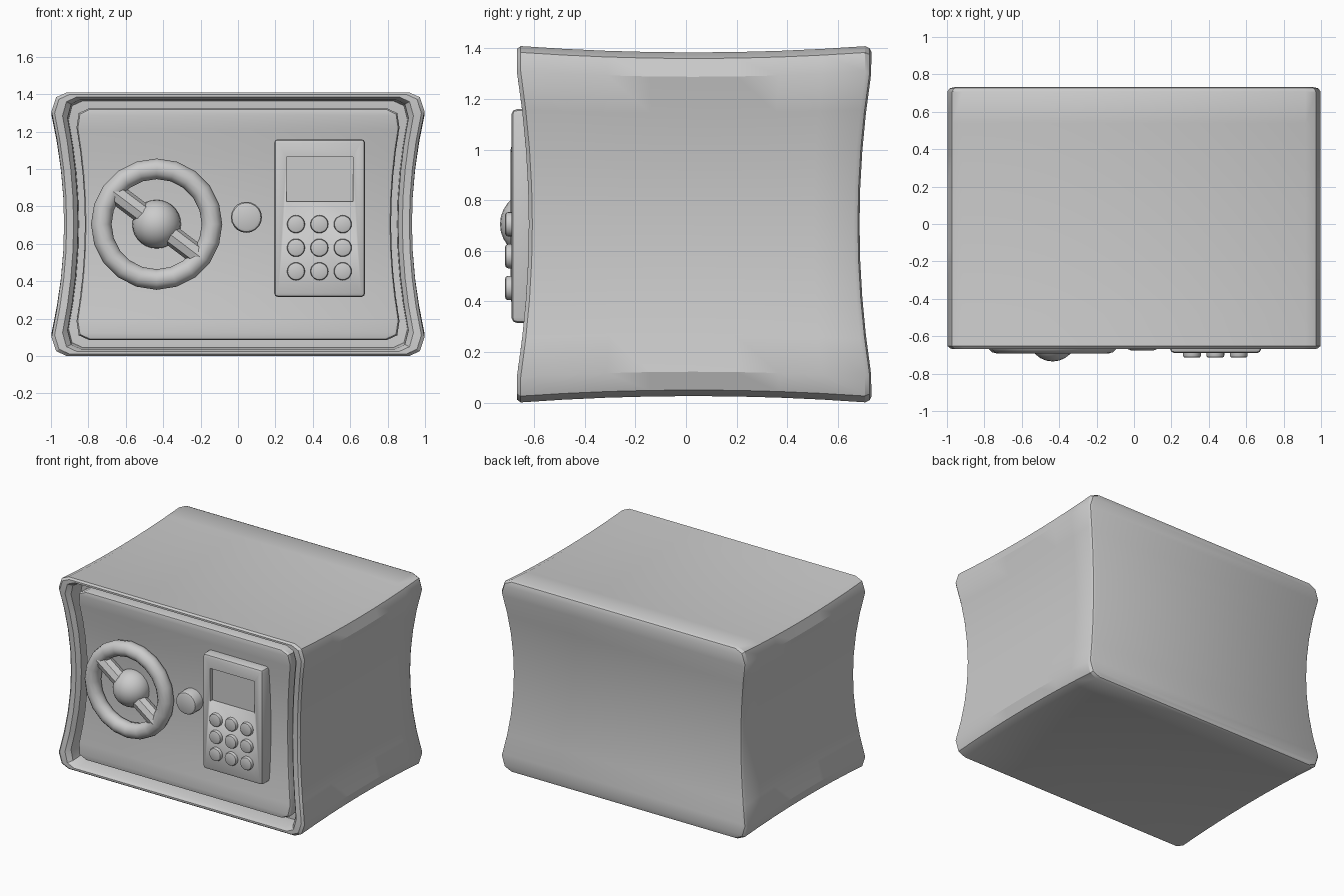
import bpy, bmesh, math
from mathutils import Matrix, Vector

if "Cube" in bpy.data.objects:
    bpy.data.objects.remove(bpy.data.objects["Cube"])

MID_Z, MID_Y = 0.705, 0.03


def pinch(x, y, z):
    """Cushion-like squeeze of the safe body towards its middle."""
    t = min(abs(z - MID_Z) / 0.6, 1.0)
    u = min(abs(y - MID_Y) / 0.7, 1.0)
    s = 0.93 + 0.067 * t ** 2
    return (x * s, MID_Y + (y - MID_Y) * s,
            MID_Z + (z - MID_Z) * (0.963 + 0.037 * u * u))


def rows(hx, hz):
    """Right half of a chamfered rectangle, listed bottom to top."""
    low = [(hx - 0.08, -hz), (hx - 0.025, -hz + 0.025), (hx, -hz + 0.10)]
    side = [(hx, (hz - 0.10) * k / 4) for k in range(-3, 4)]
    return low + side + [(x, -z) for x, z in reversed(low)]


def smooth(obj, angle=30):
    bpy.ops.object.select_all(action='DESELECT')
    obj.select_set(True)
    bpy.context.view_layer.objects.active = obj
    bpy.ops.object.shade_smooth_by_angle(angle=math.radians(angle))


def finish(name, bm, angle=30):
    bmesh.ops.recalc_face_normals(bm, faces=bm.faces[:])
    me = bpy.data.meshes.new(name)
    bm.to_mesh(me)
    bm.free()
    obj = bpy.data.objects.new(name, me)
    bpy.context.collection.objects.link(obj)
    smooth(obj, angle)
    return obj


def loft(name, sections):
    """Skin (y, half width, half height) sections and cap both ends."""
    bm = bmesh.new()
    rings = []
    for y, hx, hz in sections:
        half = rows(hx, hz)
        pts = half + [(-x, z) for x, z in reversed(half)]
        rings.append([bm.verts.new(pinch(x, y, MID_Z + z)) for x, z in pts])
    n = len(rings[0])
    for a, b in zip(rings, rings[1:]):
        for i in range(n):
            j = (i + 1) % n
            bm.faces.new((a[i], a[j], b[j], b[i]))
    for ring in (rings[0], rings[-1]):
        for i in range(n // 2 - 1):
            bm.faces.new((ring[i], ring[i + 1], ring[n - 2 - i], ring[n - 1 - i]))
    return finish(name, bm)


def box(name, x0, x1, y0, y1, z0, z1, bevel=0.0):
    bm = bmesh.new()
    size = Matrix.Diagonal((x1 - x0, y1 - y0, z1 - z0, 1))
    move = Matrix.Translation(((x0 + x1) / 2, (y0 + y1) / 2, (z0 + z1) / 2))
    bmesh.ops.create_cube(bm, size=1, matrix=move @ size)
    if bevel:
        bmesh.ops.bevel(bm, geom=bm.edges[:], offset=bevel, segments=2,
                        profile=0.5, affect='EDGES')
    return finish(name, bm)


def button(name, x, z, r, front, back, bevel):
    """Round button facing the front with a softened rim."""
    bm = bmesh.new()
    m = Matrix.Translation((x, (front + back) / 2, z)) @ Matrix.Rotation(math.pi / 2, 4, 'X')
    bmesh.ops.create_cone(bm, cap_ends=True, segments=20, radius1=r, radius2=r,
                          depth=back - front, matrix=m)
    rim = [e for e in bm.edges if all(v.co.y < front + 1e-4 for v in e.verts)]
    bmesh.ops.bevel(bm, geom=rim, offset=bevel, segments=2, profile=0.5, affect='EDGES')
    return finish(name, bm, 40)


# Body shell: back bevel, long walls, front rim, stepped recess
H = 0.705
walls = [(0.71 - 1.365 * k / 8, 1.0, H) for k in range(9)]
loft("safe_body", [(0.735, 0.975, H - 0.025), (0.728, 0.99, H - 0.01)] + walls + [
    (-0.67, 0.985, H - 0.012), (-0.67, 0.945, H - 0.025),
    (-0.64, 0.92, H - 0.035), (-0.53, 0.915, H - 0.038)])

# Door sitting in the recess
loft("door", [(-0.51, 0.88, 0.622), (-0.618, 0.88, 0.622),
              (-0.632, 0.874, 0.616), (-0.636, 0.864, 0.607)])

# Hand wheel: ring, diagonal spoke bar, round hub
wheel = Vector((-0.435, -0.638, 0.705))
bpy.ops.mesh.primitive_torus_add(major_radius=0.296, minor_radius=0.055,
                                 major_segments=20, minor_segments=12,
                                 location=wheel, rotation=(math.pi / 2, 0, 0))
ring = bpy.context.object
ring.name = "wheel_ring"
smooth(ring, 40)

bm = bmesh.new()
spin = Matrix.Rotation(math.radians(-53), 4, 'Y')
bmesh.ops.create_cone(bm, cap_ends=True, segments=8, radius1=0.055, radius2=0.055,
                      depth=0.58, matrix=Matrix.Translation(wheel) @ spin)
finish("wheel_spoke", bm)

bm = bmesh.new()
bmesh.ops.create_uvsphere(bm, u_segments=24, v_segments=14, radius=0.13,
                          matrix=Matrix.Translation((wheel.x, -0.605, wheel.z)))
finish("wheel_hub", bm, 60)

# Small round knob between wheel and keypad
button("lock_knob", 0.045, 0.742, 0.083, -0.675, -0.57, 0.02)

# Keypad panel with a sunken display
panel = box("keypad_panel", 0.193, 0.68, -0.69, -0.56, 0.315, 1.16, 0.022)
cutter = box("display_cutter", 0.258, 0.615, -0.75, -0.665, 0.825, 1.065)
cutter.hide_render = True
cutter.hide_viewport = False
cut = panel.modifiers.new("display", 'BOOLEAN')
cut.operation, cut.object, cut.solver = 'DIFFERENCE', cutter, 'EXACT'
bpy.context.view_layer.objects.active = panel
bpy.ops.object.modifier_move_to_index(modifier="display", index=0)
bpy.ops.object.modifier_apply(modifier="display")
bpy.data.objects.remove(cutter)

# Nine keypad buttons
for row in range(3):
    for col in range(3):
        button(f"key_{row}_{col}", 0.31 + 0.125 * col, 0.453 + 0.126 * row,
               0.048, -0.715, -0.68, 0.012)
